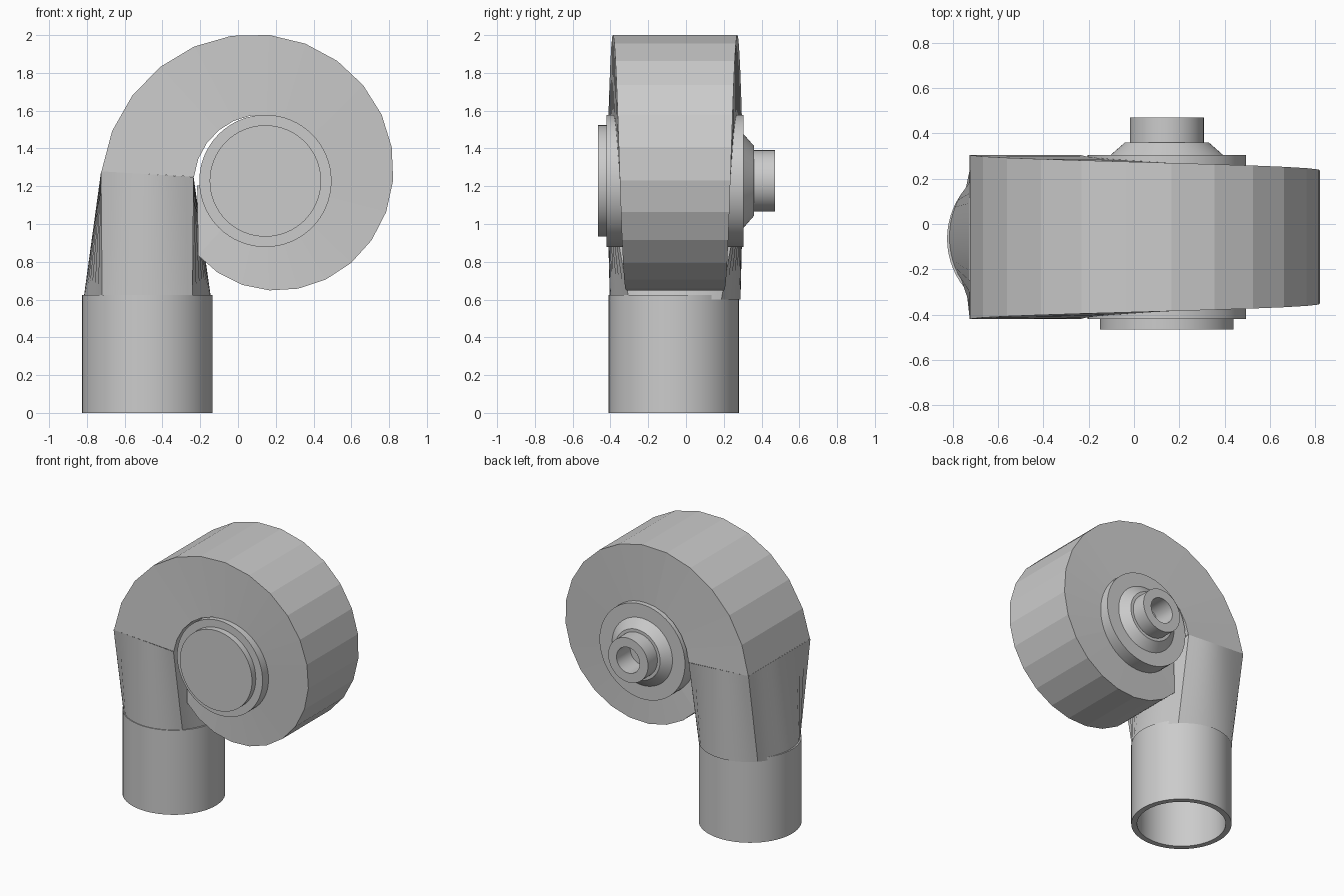
import bpy
from math import sin, cos, pi, radians

if "Cube" in bpy.data.objects:
    bpy.data.objects.remove(bpy.data.objects["Cube"])

CX, CY, CZ = 0.145, -0.0575, 1.228      # scroll axis
PX, PY = -0.48, -0.065                  # pipe axis
SEG = 64


def loft(name, rings, close=False, cap_start=False, cap_end=False, smooth=True):
    """Skin a list of equal-length closed rings."""
    n = len(rings[0])
    verts = [p for ring in rings for p in ring]
    faces = []
    count = len(rings) if close else len(rings) - 1
    for i in range(count):
        a, b = i * n, ((i + 1) % len(rings)) * n
        for j in range(n):
            k = (j + 1) % n
            faces.append((a + j, a + k, b + k, b + j))
    if cap_start:
        faces.append(tuple(reversed(range(n))))
    if cap_end:
        faces.append(tuple(range(len(verts) - n, len(verts))))
    me = bpy.data.meshes.new(name)
    me.from_pydata(verts, [], faces)
    ob = bpy.data.objects.new(name, me)
    bpy.context.collection.objects.link(ob)
    bpy.ops.object.select_all(action='DESELECT')
    bpy.context.view_layer.objects.active = ob
    ob.select_set(True)
    bpy.ops.object.mode_set(mode='EDIT')
    bpy.ops.mesh.select_all(action='SELECT')
    bpy.ops.mesh.normals_make_consistent(inside=False)
    bpy.ops.object.mode_set(mode='OBJECT')
    if smooth:
        bpy.ops.object.shade_smooth_by_angle(angle=radians(25))
    return ob


def ring_y(r, y):
    return [(CX + r * cos(2 * pi * i / SEG), y, CZ + r * sin(2 * pi * i / SEG)) for i in range(SEG)]


def ring_z(r, z):
    return [(PX + r * cos(2 * pi * i / SEG), PY + r * sin(2 * pi * i / SEG), z) for i in range(SEG)]


# Outlet pipe, hollow
loft("outlet_pipe", [ring_z(r, z) for r, z in
     [(0.345, 0), (0.345, 0.625), (0.305, 0.625), (0.305, 0)]], close=True)

# Round-to-rectangular transition duct
round_end, square_end = [], []
for i in range(SEG):
    a = 2 * pi * i / SEG
    c, s = cos(a), sin(a)
    round_end.append((PX + 0.338 * c, CY + 0.346 * s, 0.6))
    m = max(abs(c), abs(s))
    u, v = c / m, s / m
    square_end.append((PX + 0.245 * u, CY + 0.3625 * v, 1.264 - 0.015 * u))
loft("transition_duct", [round_end, square_end])

# Scroll casing: rectangular section that shrinks along the spiral
sections = []
steps = 21
angles = [3.3 + i * (312 - 3.3) / steps for i in range(steps + 1)]
for deg in angles + [356]:
    q = deg / 90
    r_out = 0.362 if deg > 350 else 0.873 - 0.0985 * q
    r_in = 0.38 - 0.03 * q
    h = 0.3625 - 0.035 * q
    c, s = cos(radians(deg)), sin(radians(deg))
    sections.append([(CX - r * c, CY + y, CZ + r * s)
                     for r, y in [(r_in, -h), (r_out, -h), (r_out, h), (r_in, h)]])
loft("scroll_casing", sections, cap_end=True, smooth=False)

# Hub drum through the casing
loft("hub_drum", [ring_y(0.35, -0.42), ring_y(0.35, 0.305)], cap_start=True, cap_end=True)

# Front cover plate
loft("front_cover", [ring_y(0.295, -0.465), ring_y(0.295, -0.415)], cap_start=True, cap_end=True)

# Rear bearing: cone, sleeve and bore
loft("rear_bearing", [ring_y(r, y) for r, y in
     [(0.25, 0.303), (0.185, 0.36), (0.163, 0.36), (0.163, 0.47), (0.095, 0.47), (0.095, 0.31)]],
     cap_end=True)
